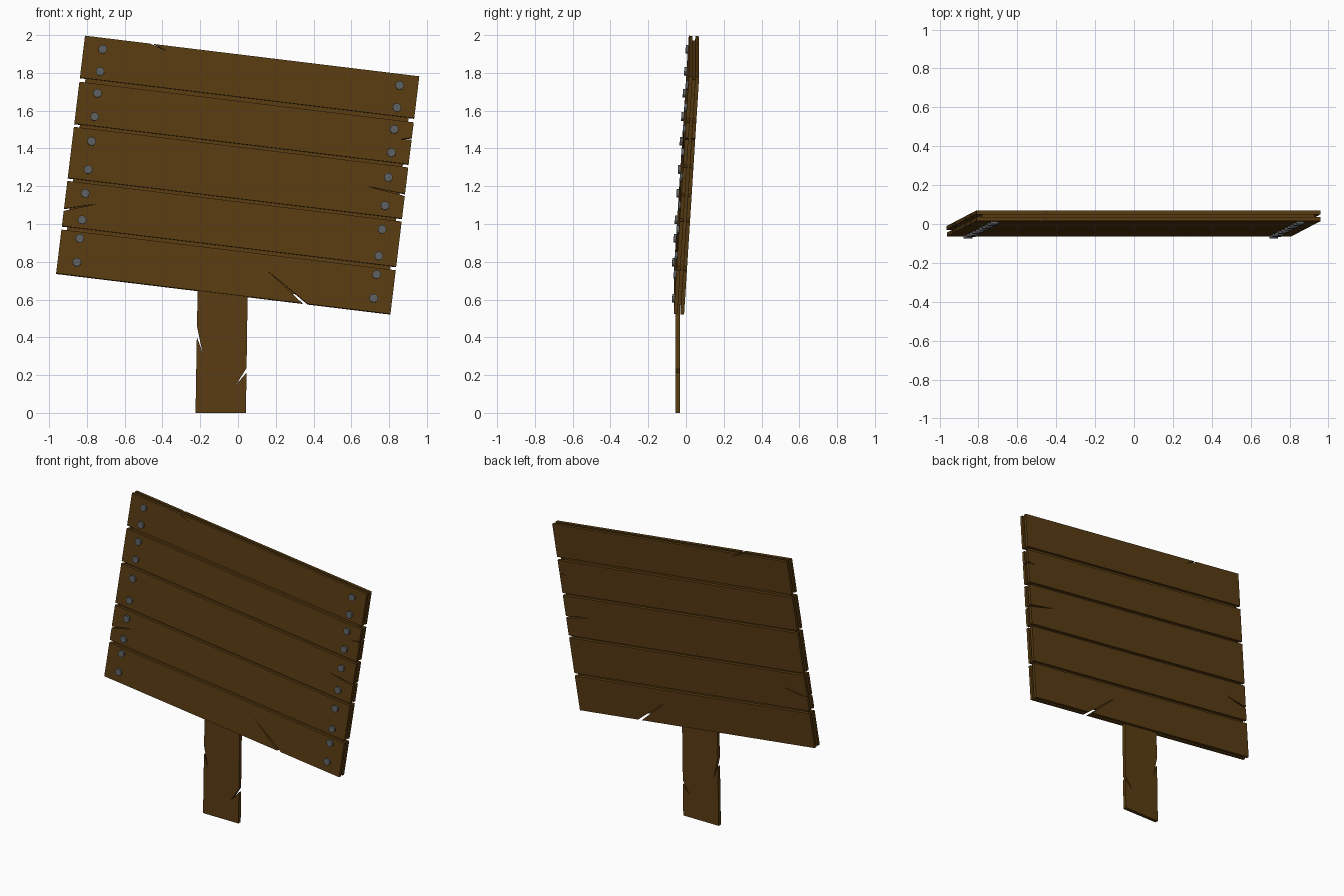
import bpy, bmesh, math
from mathutils import Vector, Matrix

if "Cube" in bpy.data.objects:
    bpy.data.objects.remove(bpy.data.objects["Cube"])


def material(name, col):
    m = bpy.data.materials.new(name)
    m.diffuse_color = (*col, 1)
    m.use_nodes = True
    m.node_tree.nodes["Principled BSDF"].inputs["Base Color"].default_value = m.diffuse_color
    return m


wood = material("brown_wood", (0.10, 0.045, 0.006))
iron = material("grey_iron", (0.11, 0.115, 0.12))

# Board frame: u runs along the planks, v runs down, w points out of the front
ang, lean = math.radians(6.93), 0.063
U = Vector((math.cos(ang), 0, -math.sin(ang)))
V = Vector((-math.sin(ang), -lean, -math.cos(ang))).normalized()
W = V.cross(U).normalized()
if W.y > 0:
    W = -W
ORIGIN = Vector((-0.81, 0.015, 1.997))
LENGTH, HEIGHT = 1.783, 1.27


def board(u, v, w):
    return ORIGIN + U * u + V * v + W * w


def upright(x, z, y):
    return Vector((x, y, z))


def to_uv(x, z):
    dx, dz = x + 0.81, z - 2.0
    return (dx * math.cos(ang) - dz * math.sin(ang),
            -dx * math.sin(ang) - dz * math.cos(ang))


def slab(name, outline, a, b, place):
    """Extrude a 2D outline between depths a and b."""
    bm = bmesh.new()
    near = [bm.verts.new(place(p[0], p[1], a)) for p in outline]
    far = [bm.verts.new(place(p[0], p[1], b)) for p in outline]
    bm.faces.new(near)
    bm.faces.new(far[::-1])
    n = len(outline)
    for i in range(n):
        j = (i + 1) % n
        bm.faces.new((near[i], far[i], far[j], near[j]))
    bmesh.ops.recalc_face_normals(bm, faces=bm.faces)
    me = bpy.data.meshes.new(name)
    bm.to_mesh(me)
    bm.free()
    me.materials.append(wood)
    ob = bpy.data.objects.new(name, me)
    bpy.context.collection.objects.link(ob)


def cracked(corners, cracks):
    """Insert wedge notches (side index, mouth, tip, width) into a quad."""
    out = []
    for i, c in enumerate(corners):
        c = Vector(c)
        out.append(c)
        d = (Vector(corners[(i + 1) % 4]) - c).normalized()
        for side, mouth, tip, width in cracks:
            if side == i:
                m = c + d * (Vector(mouth) - c).dot(d)
                out += [m - d * width / 2, Vector(tip), m + d * width / 2]
    return out


# Planks in two layers: top, bottom, crack (sides: 0 top, 1 right, 2 bottom, 3 left)
planks = [
    (0.0, 0.224, (0, (-0.455, 1.957), (-0.38, 1.92), 0.02)),
    (0.246, 0.470, (1, (0.92, 1.455), (0.86, 1.45), 0.008)),
    (0.487, 0.760, (1, (0.89, 1.155), (0.69, 1.20), 0.012)),
    (0.776, 1.017, (3, (-0.925, 1.077), (-0.75, 1.107), 0.012)),
    (1.036, HEIGHT, (2, (0.355, 0.58), (0.16, 0.75), 0.028)),
]
for i, (t, b, (side, mouth, tip, width)) in enumerate(planks, 1):
    shape = cracked([(0, t), (LENGTH, t), (LENGTH, b), (0, b)],
                    [(side, to_uv(*mouth), to_uv(*tip), width)])
    slab(f"front_plank_{i}", shape, 0, -0.02, board)
    slab(f"back_plank_{i}", shape, -0.035, -0.055, board)

# Inner panel joining the two layers
e = 0.03
slab("inner_panel", [(e, 0.02), (LENGTH - e, 0.02), (LENGTH - e, HEIGHT - 0.045),
                     (e, HEIGHT - 0.045)], -0.02, -0.035, board)

# Post, with two splits
post = cracked([(-0.213, 0.70), (0.052, 0.70), (0.042, 0), (-0.225, 0)],
               [(1, (0.046, 0.225), (-0.01, 0.15), 0.025),
                (3, (-0.219, 0.43), (-0.188, 0.32), 0.055)])
slab("post", post, -0.055, -0.031, upright)

# Nail heads down both ends
rot = Matrix((U, V, W)).transposed().to_4x4()
if rot.determinant() < 0:
    rot = Matrix((U, -V, W)).transposed().to_4x4()
nail_v = [0.060, 0.179, 0.295, 0.420, 0.552, 0.703, 0.830, 0.972, 1.071, 1.198]
bm = bmesh.new()
for v in nail_v:
    for u in (0.102, LENGTH - 0.098):
        bmesh.ops.create_cone(bm, cap_ends=True, segments=12, radius1=0.023,
                              radius2=0.023, depth=0.018,
                              matrix=Matrix.Translation(board(u, v, 0.004)) @ rot)
me = bpy.data.meshes.new("nail_heads")
bm.to_mesh(me)
bm.free()
me.materials.append(iron)
bpy.context.collection.objects.link(bpy.data.objects.new("nail_heads", me))
